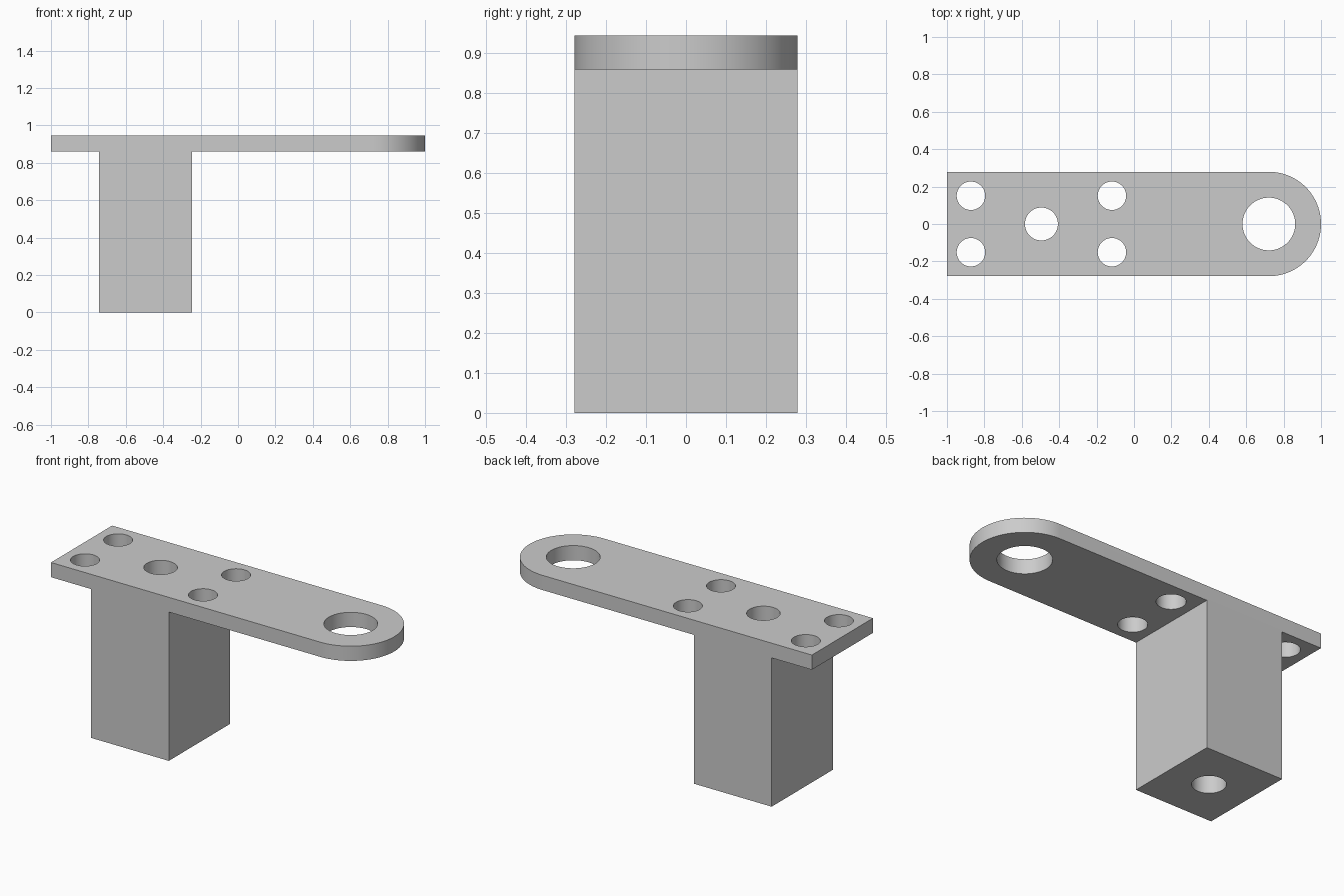
import bpy, bmesh
from math import sin, cos, pi, radians
from mathutils import Vector

cube = bpy.data.objects.get("Cube")
if cube:
    bpy.data.objects.remove(cube, do_unlink=True)

HALF_WIDTH = 0.279
TOP, PLATE_BOTTOM = 0.945, 0.86
POST_X, POST_HALF = -0.495, 0.248
EYE_X = 1 - HALF_WIDTH

grey = bpy.data.materials.new("plain_grey")
grey.use_nodes = True
grey.diffuse_color = (0.6, 0.6, 0.6, 1)
grey.node_tree.nodes["Principled BSDF"].inputs["Base Color"].default_value = (0.6, 0.6, 0.6, 1)


def prism(name, points, direction):
    """Closed solid made by sweeping a flat outline along a direction."""
    bm = bmesh.new()
    face = bm.faces.new([bm.verts.new(p) for p in points])
    swept = bmesh.ops.extrude_face_region(bm, geom=[face])["geom"]
    verts = [v for v in swept if isinstance(v, bmesh.types.BMVert)]
    bmesh.ops.translate(bm, vec=Vector(direction), verts=verts)
    bmesh.ops.recalc_face_normals(bm, faces=bm.faces)
    mesh = bpy.data.meshes.new(name)
    bm.to_mesh(mesh)
    bm.free()
    mesh.materials.append(grey)
    obj = bpy.data.objects.new(name, mesh)
    bpy.context.collection.objects.link(obj)
    return obj


def arc(x, y, r, start, end, steps):
    angles = [start + (end - start) * i / steps for i in range(steps + 1)]
    return [(x + r * cos(a), y + r * sin(a), -0.2) for a in angles]


def apply_boolean(target, cutter, operation):
    mod = target.modifiers.new(operation.lower(), "BOOLEAN")
    mod.operation, mod.solver, mod.object = operation, "EXACT", cutter
    bpy.context.view_layer.objects.active = target
    bpy.ops.object.modifier_apply(modifier=mod.name)
    bpy.data.objects.remove(cutter, do_unlink=True)


# Plate and post as one side profile, swept wider than needed
left, right = POST_X - POST_HALF, POST_X + POST_HALF
profile = [(-1, TOP), (-1, PLATE_BOTTOM), (left, PLATE_BOTTOM), (left, 0),
           (right, 0), (right, PLATE_BOTTOM), (1.1, PLATE_BOTTOM), (1.1, TOP)]
bracket = prism("bracket", [(x, -0.5, z) for x, z in profile], (0, 1, 0))

# Trim to the final width with a rounded end
outline = [(-1.2, HALF_WIDTH, -0.2), (-1.2, -HALF_WIDTH, -0.2)]
outline += arc(EYE_X, 0, HALF_WIDTH, -pi / 2, pi / 2, 48)
apply_boolean(bracket, prism("outline_cutter", outline, (0, 0, 1.5)), "INTERSECT")

# Eye, bore through the post, and four mounting holes around it
holes = [(EYE_X, 0, 0.141), (POST_X, 0, 0.088)]
holes += [(POST_X + dx, dy, 0.076) for dx in (-0.377, 0.377) for dy in (-0.151, 0.151)]
for x, y, r in holes:
    circle = arc(x, y, r, 0, 2 * pi, 64)[:-1]
    apply_boolean(bracket, prism("hole_cutter", circle, (0, 0, 1.5)), "DIFFERENCE")

# Smooth curved walls, sharp edges
bpy.ops.object.select_all(action="DESELECT")
bracket.select_set(True)
bpy.context.view_layer.objects.active = bracket
bpy.ops.object.shade_smooth_by_angle(angle=radians(30))
